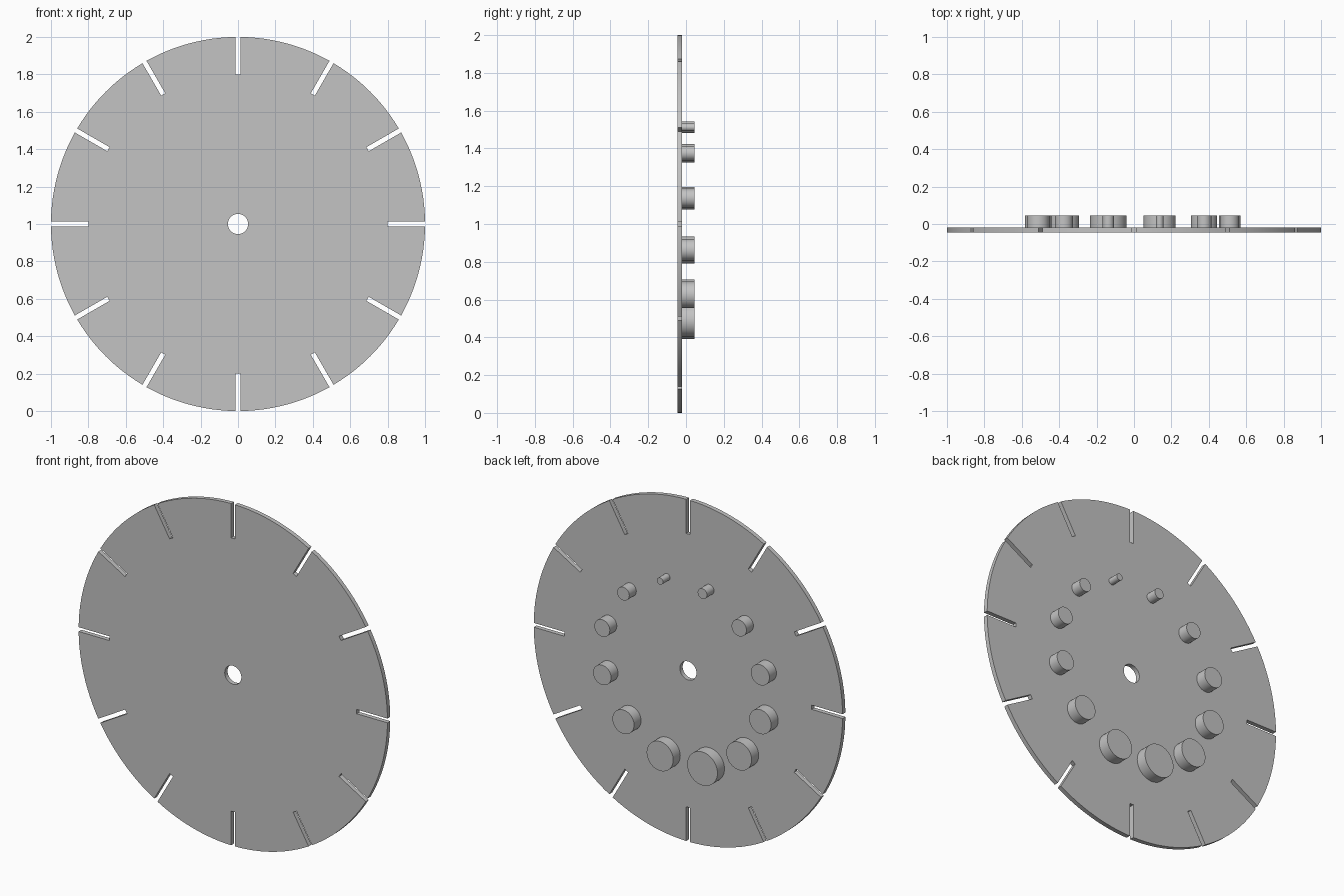
import bpy, bmesh
from math import sin, cos, asin, pi, radians
from mathutils import Vector, Matrix

cube = bpy.data.objects.get("Cube")
if cube:
    bpy.data.objects.remove(cube, do_unlink=True)

CENTRE = Vector((0, 0, 1))
PLATE_FRONT, PLATE_BACK, PEG_BACK = -0.046, -0.02, 0.045

grey = bpy.data.materials.new("plain grey")
grey.use_nodes = True
colour = (0.55, 0.55, 0.55, 1)
grey.diffuse_color = colour
grey.node_tree.nodes["Principled BSDF"].inputs["Base Color"].default_value = colour


def finish(bm, name):
    """Turn a bmesh into a smooth-shaded grey object with sharp edges kept."""
    bmesh.ops.recalc_face_normals(bm, faces=bm.faces[:])
    mesh = bpy.data.meshes.new(name)
    bm.to_mesh(mesh)
    bm.free()
    mesh.materials.append(grey)
    obj = bpy.data.objects.new(name, mesh)
    bpy.context.collection.objects.link(obj)
    bpy.ops.object.select_all(action="DESELECT")
    obj.select_set(True)
    bpy.context.view_layer.objects.active = obj
    bpy.ops.object.shade_smooth_by_angle(angle=radians(30))
    return obj


def polar(radius, angle):
    """Point on the plate's front plane; the angle runs from the top towards +x."""
    return CENTRE + Vector((radius * sin(angle), PLATE_FRONT, radius * cos(angle)))


def add_loop(bm, points):
    verts = [bm.verts.new(p) for p in points]
    return [bm.edges.new((v, verts[(i + 1) % len(verts)])) for i, v in enumerate(verts)]


# Plate: round outline with twelve narrow slots and a centre hole
SLOTS, HALF_WIDTH, SLOT_FLOOR, ARC_STEPS = 12, 0.0125, 0.8, 12
outer_half, inner_half = asin(HALF_WIDTH), asin(HALF_WIDTH / SLOT_FLOOR)
sector = 2 * pi / SLOTS
outline = []
for k in range(SLOTS):
    a = k * sector
    outline += [polar(SLOT_FLOOR, a - inner_half), polar(SLOT_FLOOR, a + inner_half)]
    span = sector - 2 * outer_half
    outline += [polar(1, a + outer_half + span * i / ARC_STEPS) for i in range(ARC_STEPS + 1)]
hole = [polar(0.054, 2 * pi * i / 32) for i in range(32)]

bm = bmesh.new()
edges = add_loop(bm, outline) + add_loop(bm, hole)
bmesh.ops.triangle_fill(bm, edges=edges, use_beauty=True, normal=(0, -1, 0))
extruded = bmesh.ops.extrude_face_region(bm, geom=bm.faces[:], use_keep_orig=True)
back = [g for g in extruded["geom"] if isinstance(g, bmesh.types.BMVert)]
bmesh.ops.translate(bm, verts=back, vec=(0, PLATE_BACK - PLATE_FRONT, 0))
finish(bm, "slotted_plate")

# Pegs: a ring on the back, growing downwards and alternating between the sides
RING = 0.53
radii = [0.02, 0.03, 0.039, 0.048, 0.05, 0.06, 0.058, 0.071, 0.07, 0.082, 0.086, 0.098]
for i, radius in enumerate(radii):
    side = 1 if i % 2 == 0 else -1
    spot = polar(RING, side * radians(15 + 30 * (i // 2)))
    spot.y = (PLATE_BACK + PEG_BACK) / 2
    bm = bmesh.new()
    bmesh.ops.create_cone(
        bm, cap_ends=True, segments=40, radius1=radius, radius2=radius,
        depth=PEG_BACK - PLATE_BACK,
        matrix=Matrix.Translation(spot) @ Matrix.Rotation(pi / 2, 4, "X"))
    finish(bm, f"peg_{i + 1}")
